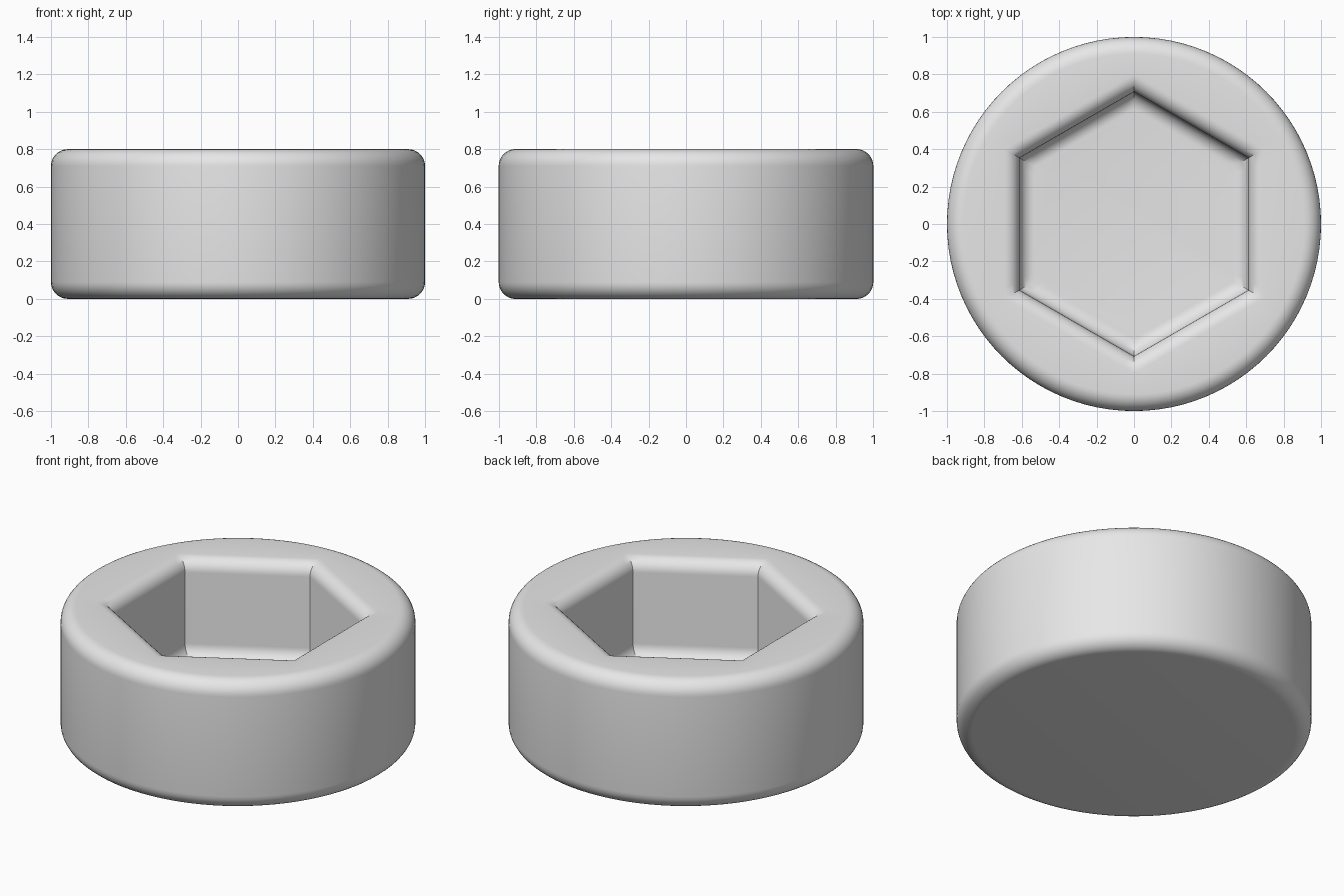
import bpy
import bmesh
from math import sin, cos, pi, radians

default = bpy.data.objects.get("Cube")
if default:
    bpy.data.objects.remove(default, do_unlink=True)

SIDES = 96           # divisible by six, so every hexagon corner gets a vertex
STEPS = 8            # segments per rounded edge
HEIGHT, FLOOR = 0.8, 0.2
APOTHEM = 0.612      # centre to socket wall
EDGE, FILLET = 0.09, 0.08

metal = bpy.data.materials.new("plain_grey")
metal.use_nodes = True
grey = (0.8, 0.8, 0.8, 1)
metal.diffuse_color = grey
metal.node_tree.nodes["Principled BSDF"].inputs["Base Color"].default_value = grey


def round_circle(angle):
    return 1.0


def hexagon(angle):
    """Distance to a unit-apothem hexagon with corners on the y axis."""
    return 1 / cos((angle + pi / 6) % (pi / 3) - pi / 6)


def arc(shape, centre, z, radius, start, end):
    """Profile points of one rounded edge, angles in degrees."""
    angles = [radians(start + (end - start) * i / STEPS) for i in range(STEPS + 1)]
    return [(shape, centre + radius * cos(a), z + radius * sin(a)) for a in angles]


# Profile from the underside, over the rim and down into the socket
profile = (
    arc(round_circle, 1 - EDGE, EDGE, EDGE, -90, 0)
    + arc(round_circle, 1 - EDGE, HEIGHT - EDGE, EDGE, 0, 90)
    + arc(hexagon, APOTHEM + FILLET, HEIGHT - FILLET, FILLET, 90, 180)
    + arc(hexagon, APOTHEM - FILLET, FLOOR + FILLET, FILLET, 0, -90)
)

# Loft the rings and cap the underside and the socket floor
bm = bmesh.new()
rings = []
for shape, size, z in profile:
    ring = []
    for i in range(SIDES):
        a = 2 * pi * i / SIDES
        r = size * shape(a)
        ring.append(bm.verts.new((r * cos(a), r * sin(a), z)))
    rings.append(ring)
for low, high in zip(rings, rings[1:]):
    for i in range(SIDES):
        j = (i + 1) % SIDES
        bm.faces.new((low[i], low[j], high[j], high[i]))
bm.faces.new(rings[0][::-1])
bm.faces.new(rings[-1])
bmesh.ops.recalc_face_normals(bm, faces=bm.faces)

mesh = bpy.data.meshes.new("socket_head")
bm.to_mesh(mesh)
bm.free()
mesh.materials.append(metal)
head = bpy.data.objects.new("socket_head", mesh)
bpy.context.collection.objects.link(head)

# Smooth shading with crisp socket corners
bpy.ops.object.select_all(action='DESELECT')
head.select_set(True)
bpy.context.view_layer.objects.active = head
bpy.ops.object.shade_smooth_by_angle(angle=radians(35))
